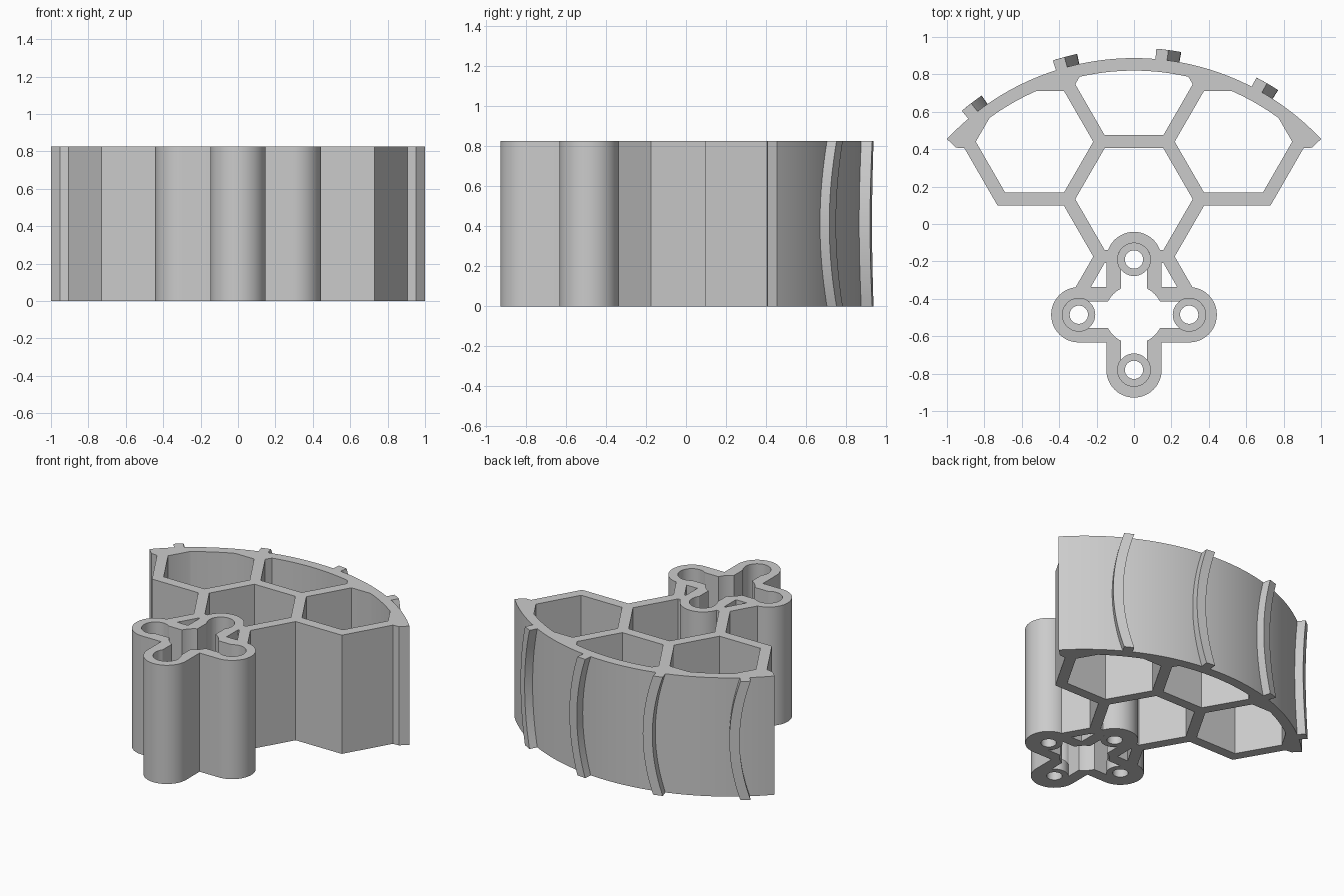
import bpy, bmesh
from math import sin, cos, asin, pi, radians
from mathutils import Vector, Matrix

if "Cube" in bpy.data.objects:
    bpy.data.objects.remove(bpy.data.objects["Cube"])

HEIGHT = 0.825
HUB_Y = -0.485            # arc and hub share this centre
R_OUT, R_IN = 1.372, 1.305
SPAN = radians(46.8)
SIDE = 0.3545             # honeycomb cell side
ROW = SIDE * 3 ** 0.5 / 2
WALL = 0.035              # half wall thickness
ARM, LOBE_R, SOCKET_R, SLOT, CORE_R = 0.295, 0.148, 0.088, 0.07, 0.156

grey = bpy.data.materials.new("light grey plastic")
grey.use_nodes = True
grey.diffuse_color = (0.6, 0.6, 0.6, 1)
grey.node_tree.nodes["Principled BSDF"].inputs["Base Color"].default_value = (0.6, 0.6, 0.6, 1)


def finish(name, bm):
    bmesh.ops.recalc_face_normals(bm, faces=bm.faces)
    mesh = bpy.data.meshes.new(name)
    bm.to_mesh(mesh)
    bm.free()
    mesh.materials.append(grey)
    obj = bpy.data.objects.new(name, mesh)
    bpy.context.collection.objects.link(obj)
    return obj


def prism(name, points, z0=0.0, z1=HEIGHT):
    """Extrude a flat outline upwards."""
    bm = bmesh.new()
    face = bm.faces.new([bm.verts.new((p[0], p[1], z0)) for p in points])
    top = bmesh.ops.extrude_face_region(bm, geom=[face])
    verts = [v for v in top["geom"] if isinstance(v, bmesh.types.BMVert)]
    bmesh.ops.translate(bm, verts=verts, vec=(0, 0, z1 - z0))
    return finish(name, bm)


def cutter(points):
    obj = prism("cutter", points, -0.2, HEIGHT + 0.2)
    obj.hide_render = True
    return obj


def combine(obj, other, operation):
    """Apply a boolean and discard the second object."""
    mod = obj.modifiers.new("boolean", 'BOOLEAN')
    mod.object, mod.operation, mod.solver = other, operation, 'EXACT'
    graph = bpy.context.evaluated_depsgraph_get()
    mesh = bpy.data.meshes.new_from_object(obj.evaluated_get(graph))
    obj.modifiers.clear()
    obj.data = mesh
    bpy.data.objects.remove(other)


def arc(radius, a0, a1, steps, centre=(0, 0)):
    return [Vector((centre[0] + radius * cos(a0 + (a1 - a0) * i / steps),
                    centre[1] + radius * sin(a0 + (a1 - a0) * i / steps)))
            for i in range(steps + 1)]


def hexagon(x, y, inset):
    return arc(SIDE - inset / cos(pi / 6), 0, pi * 5 / 3, 5, (x, y))


def four_fold(points):
    """Repeat one quarter of an outline about the hub centre."""
    return [Matrix.Rotation(k * pi / 2, 2) @ p + Vector((0, HUB_Y))
            for k in range(4) for p in points]


# Honeycomb wedge: curved back, stepped cell edges in front
mid_y = 0.133
cell = hexagon(1.5 * SIDE, mid_y + ROW, -WALL)
notch = hexagon(1.5 * SIDE, mid_y - ROW, WALL)
gap = hexagon(3 * SIDE, mid_y, WALL)
leg_y = -0.38
leg = Vector((notch[3].x + (notch[3].y - leg_y) / 3 ** 0.5, leg_y))
right = [Vector((R_IN * sin(SPAN), HUB_Y + R_IN * cos(SPAN))),
         gap[2], cell[5], notch[2], notch[3], leg]
left = [Vector((-p.x, p.y)) for p in reversed(right)]
back = arc(R_OUT, pi / 2 + SPAN, pi / 2 - SPAN, 64, (0, HUB_Y))
body = prism("honeycomb_body", back + right + left)

# Open cells, kept inside the curved back wall
for x, y in ((0, mid_y), (0, mid_y - 2 * ROW), (0, mid_y + 2 * ROW),
             (1.5 * SIDE, mid_y + ROW), (-1.5 * SIDE, mid_y + ROW)):
    tool = cutter(hexagon(x, y, WALL))
    if y > mid_y:
        disc = prism("disc", arc(R_IN, 0, 2 * pi, 192, (0, HUB_Y))[:-1], -0.3, HEIGHT + 0.3)
        combine(tool, disc, 'INTERSECT')
    combine(body, tool, 'DIFFERENCE')

# Four-lobed hub with keyhole sockets
lobe = arc(LOBE_R, -pi / 2, pi / 2, 24, (ARM, 0)) + [Vector((LOBE_R, LOBE_R))]
combine(body, prism("hub", four_fold(lobe)), 'UNION')
mouth = pi - asin(SLOT / SOCKET_R)
core = asin(SLOT / CORE_R)
keyhole = arc(SOCKET_R, -mouth, mouth, 28, (ARM, 0)) + arc(CORE_R, core, pi / 2 - core, 6)
combine(body, cutter(four_fold(keyhole)), 'DIFFERENCE')
parts = [body]

# Socket floors with screw holes
for k in range(4):
    centre = (ARM * cos(k * pi / 2), HUB_Y + ARM * sin(k * pi / 2))
    floor = prism("socket_floor", arc(SOCKET_R, 0, 2 * pi, 40, centre)[:-1], 0, 0.08)
    combine(floor, cutter(arc(0.049, 0, 2 * pi, 32, centre)[:-1]), 'DIFFERENCE')
    parts.append(floor)


# Bowed ribs on the curved back
def rib(start):
    bm = bmesh.new()
    rings, levels = [], 24
    for i in range(levels + 1):
        t = i / levels
        a = start + radians(2.8) * (1 - (2 * t - 1) ** 2)
        b = a + radians(2.6)
        rings.append([bm.verts.new((r * sin(q), HUB_Y + r * cos(q), t * HEIGHT))
                      for r, q in ((1.36, a), (1.427, a), (1.427, b), (1.36, b))])
    for low, high in zip(rings, rings[1:]):
        for j in range(4):
            n = (j + 1) % 4
            bm.faces.new((low[j], low[n], high[n], high[j]))
    bm.faces.new(rings[0])
    bm.faces.new(rings[-1])
    return finish("back_rib", bm)


for k in range(4):
    parts.append(rib(radians(-40.2 + 22.5 * k)))

# Smooth curved walls, crisp corners
bpy.ops.object.select_all(action='DESELECT')
for obj in parts:
    obj.select_set(True)
bpy.context.view_layer.objects.active = body
bpy.ops.object.shade_smooth_by_angle(angle=radians(25))
